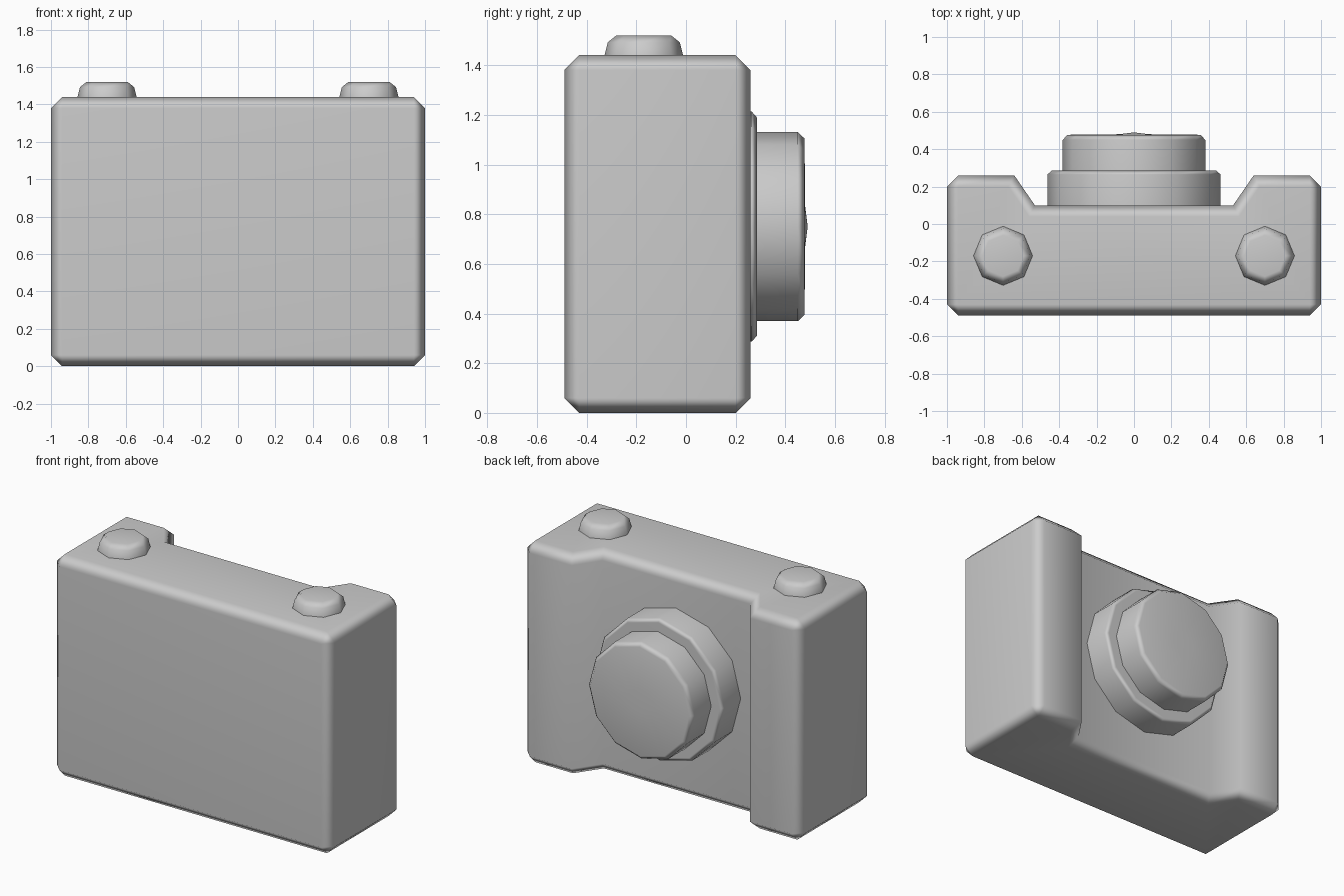
import bpy, bmesh, math
from mathutils import Matrix

if "Cube" in bpy.data.objects:
    bpy.data.objects.remove(bpy.data.objects["Cube"])


def finish(bm, name, angle=60):
    bmesh.ops.recalc_face_normals(bm, faces=bm.faces[:])
    mesh = bpy.data.meshes.new(name)
    bm.to_mesh(mesh)
    bm.free()
    ob = bpy.data.objects.new(name, mesh)
    bpy.context.collection.objects.link(ob)
    bpy.context.view_layer.objects.active = ob
    ob.select_set(True)
    bpy.ops.object.shade_smooth_by_angle(angle=math.radians(angle))
    ob.select_set(False)
    ob.modifiers.new("weighted_normals", "WEIGHTED_NORMAL").keep_sharp = True
    return ob


def lathe(name, profile, sides, matrix):
    """Solid of revolution about local z from (radius, height) points; radius 0 makes a tip."""
    bm = bmesh.new()
    rings = []
    for r, h in profile:
        count = sides if r > 0 else 1
        rings.append([bm.verts.new((r * math.cos(math.tau * i / sides),
                                    r * math.sin(math.tau * i / sides), h)) for i in range(count)])
    for a, b in zip(rings, rings[1:]):
        for i in range(sides):
            j = (i + 1) % sides
            if len(b) == 1:
                bm.faces.new((a[i], a[j], b[0]))
            else:
                bm.faces.new((a[i], a[j], b[j], b[i]))
    bm.faces.new(rings[0][::-1])
    if len(rings[-1]) > 1:
        bm.faces.new(rings[-1])
    bm.transform(matrix)
    return finish(bm, name)


# Body: plan outline with a recess for the lens, extruded and chamfered
H, C = 1.44, 0.06
half = [(1, -0.49), (1, 0.26), (0.64, 0.26), (0.53, 0.10)]
outline = half + [(-x, y) for x, y in reversed(half)]
bm = bmesh.new()
base = bm.faces.new([bm.verts.new((x, y, 0)) for x, y in outline])
new = bmesh.ops.extrude_face_region(bm, geom=[base], use_keep_orig=True)["geom"]
bmesh.ops.translate(bm, vec=(0, 0, H), verts=[v for v in new if isinstance(v, bmesh.types.BMVert)])
bmesh.ops.recalc_face_normals(bm, faces=bm.faces[:])


def chamfered(e):
    a, b = (v.co for v in e.verts)
    return abs(a.z - b.z) < 0.01 or abs(a.x) > 0.99


bmesh.ops.bevel(bm, geom=[e for e in bm.edges if chamfered(e)], offset=C,
                offset_type="OFFSET", segments=1, profile=0.5, affect="EDGES")
finish(bm, "camera_body")

# Lens: wide mount ring and narrower barrel with a slightly domed glass
forward = Matrix.Translation((0, 0, 0.75)) @ Matrix.Rotation(-math.pi / 2, 4, "X")
lathe("lens_mount", [(0.463, 0.06), (0.463, 0.265), (0.44, 0.285)], 12, forward)
lathe("lens_barrel", [(0.381, 0.2), (0.381, 0.45), (0.355, 0.477), (0.08, 0.48), (0, 0.49)], 12, forward)

# Two top buttons
for side, name in ((-1, "button_left"), (1, "button_right")):
    lathe(name, [(0.158, 1.42), (0.158, 1.44), (0.145, 1.492), (0.11, 1.52)], 8,
          Matrix.Translation((side * 0.70, -0.17, 0)))
